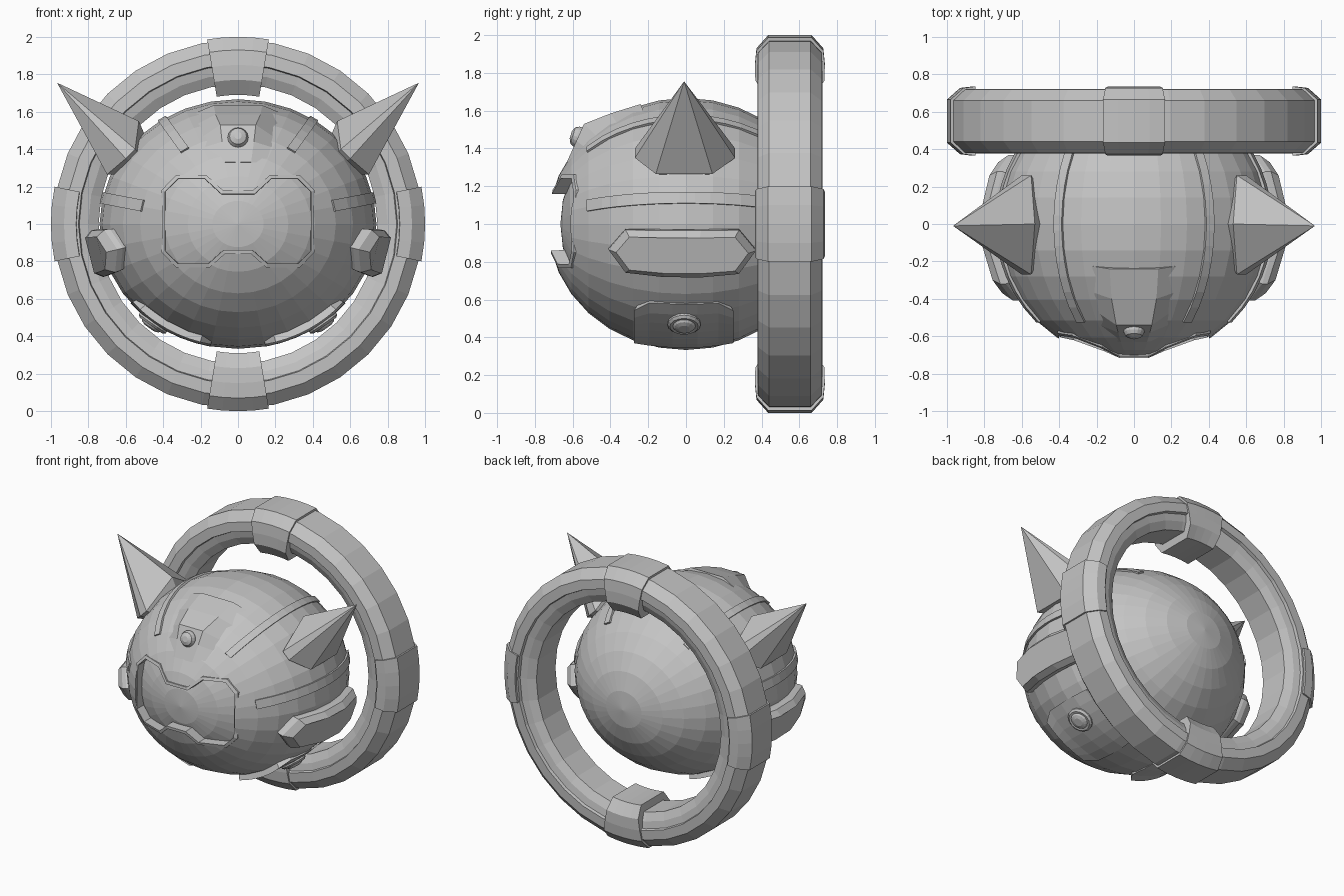
import bpy, bmesh
from math import sin, cos, pi, sqrt, radians
from mathutils import Vector, Matrix

if "Cube" in bpy.data.objects:
    bpy.data.objects.remove(bpy.data.objects["Cube"])

grey = bpy.data.materials.new("plain_grey")
grey.diffuse_color = (0.55, 0.55, 0.55, 1)
grey.use_nodes = True
grey.node_tree.nodes["Principled BSDF"].inputs["Base Color"].default_value = grey.diffuse_color
RX, RY, RZ = 0.74, 0.73, 0.667      # body radii
RING_Y = 0.55


def finish(name, bm, mirror=False):
    bmesh.ops.recalc_face_normals(bm, faces=bm.faces)
    mesh = bpy.data.meshes.new(name)
    bm.to_mesh(mesh)
    bm.free()
    mesh.materials.append(grey)
    ob = bpy.data.objects.new(name, mesh)
    bpy.context.collection.objects.link(ob)
    if mirror:
        mod = ob.modifiers.new("Mirror", "MIRROR")
        mod.use_mirror_merge = False
    return ob


def loft(name, loops, wrap=False, mirror=False):
    """Skin closed loops of equal length; cap the ends or join them up."""
    bm = bmesh.new()
    rows = [[bm.verts.new(p) for p in lp] for lp in loops]
    n = len(rows[0])
    for a, b in zip(rows, rows[1:] + ([rows[0]] if wrap else [])):
        for i in range(n):
            j = (i + 1) % n
            bm.faces.new((a[i], a[j], b[j], b[i]))
    if not wrap:
        bm.faces.new(rows[0])
        bm.faces.new(rows[-1])
    return finish(name, bm, mirror)


def on_body(a, y, k=1.0):
    """Point on the body at angle a around the y axis, scaled by k."""
    r = sqrt(max(0, 1 - (y / RY) ** 2))
    return Vector((RX * r * cos(a) * k, y * k, 1 + RZ * r * sin(a) * k))


def to_body(x, y, z, k=1.0):
    """Pull a point towards the centre until it lies on the body."""
    s = k / sqrt((x / RX) ** 2 + (y / RY) ** 2 + ((z - 1) / RZ) ** 2)
    return Vector((x * s, y * s, 1 + (z - 1) * s))


def body_y(x, z):
    return -RY * sqrt(max(0, 1 - (x / RX) ** 2 - ((z - 1) / RZ) ** 2))


def patch(name, angle, stations, h, n=4):
    """Raised curved plate on the body; stations are (y, half width), h the lift at y."""
    loops = []
    for y, w in stations:
        da = w / (0.7 * sqrt(1 - (y / RY) ** 2))
        angs = [radians(angle) + da * (2 * i / n - 1) for i in range(n + 1)]
        loops.append([on_body(a, y, 1 + h(y)) for a in angs]
                     + [on_body(a, y, 0.95) for a in reversed(angs)])
    loft(name, loops, mirror=True)


def sweep(profile, angles):
    """Ring cross-section (radius, half depth) turned about the ring axis."""
    section = profile + [(r, -d) for r, d in reversed(profile)]
    return [[(r * cos(a), RING_Y + d, 1 + r * sin(a)) for r, d in section] for a in angles]


def stud(name, centre, normal, steps, mirror=False):
    """Round stud from (radius, height) steps along a normal."""
    q = Vector(normal).to_track_quat('Z', 'Y')
    loft(name, [[Vector(centre) + q @ Vector((r * cos(i * pi / 8), r * sin(i * pi / 8), h))
                 for i in range(16)] for r, h in steps], mirror=mirror)


def ellipsoid(k, ky):
    bm = bmesh.new()
    bmesh.ops.create_uvsphere(bm, u_segments=32, v_segments=16, radius=1,
                              matrix=Matrix.Translation((0, 0, 1)) @ Matrix.Diagonal((RX * k, ky, RZ * k, 1))
                              @ Matrix.Rotation(pi / 2, 4, 'X'))
    return bm


# face opening outline
half = [(0.08, 1.18), (0.17, 1.262), (0.33, 1.262), (0.41, 1.18),
        (0.41, 0.85), (0.33, 0.768), (0.15, 0.768), (0.07, 0.84)]
outline = half + [(-x, z) for x, z in reversed(half)]


def frame_loop(inset, dy, flat=None):
    pts = []
    for i, (x, z) in enumerate(outline):
        p, c, n = Vector(outline[i - 1]), Vector((x, z)), Vector(outline[(i + 1) % len(outline)])
        e1, e2 = (c - p).normalized(), (n - c).normalized()
        n1, n2 = Vector((e1.y, -e1.x)), Vector((e2.y, -e2.x))
        q = c + (n1 + n2) * inset / (1 + n1.dot(n2))
        pts.append((q.x, body_y(q.x, q.y) + dy if flat is None else flat, q.y))
    return pts


# body, poles facing front and back, with the face opening cut out
body = finish("body", ellipsoid(1, RY))
cutter = loft("face_cutter", [frame_loop(0.01, 0, -1), frame_loop(0.01, 0, -0.42)])
cutter.hide_render = True
cutter.hide_viewport = True
cut = body.modifiers.new("Opening", "BOOLEAN")
cut.operation, cut.solver, cut.object = "DIFFERENCE", "EXACT", cutter

# recessed visor and the thin rim of the opening
bm = ellipsoid(0.95, 0.665)
bmesh.ops.delete(bm, geom=[v for v in bm.verts if v.co.y > -0.36], context="VERTS")
finish("visor", bm)
loft("face_rim", [frame_loop(0, 0.03), frame_loop(0, -0.008),
                  frame_loop(0.02, -0.006), frame_loop(0.022, 0.08)], wrap=True)

# raised strips and lower side plates
ys = [-0.52 + 0.97 * i / 12 for i in range(13)]
patch("upper_strip", 57, [(y, 0.024) for y in ys], lambda y: 0.014, 1)
patch("side_strip", 12, [(y, 0.032) for y in ys], lambda y: 0.014, 1)
patch("lower_plate", -59, [(-0.26, 0.17), (-0.19, 0.23), (-0.07, 0.24), (0.06, 0.24), (0.17, 0.23), (0.24, 0.17)],
      lambda y: max(0.006, 0.985 / sqrt(1 - (y / RY) ** 2) - 1), 6)
stud("lower_stud", (0.452, -0.01, 0.475), (0.575, 0, -0.818),
     [(0.088, -0.03), (0.088, 0.01), (0.075, 0.022), (0.06, 0.02), (0.052, 0.03), (0.03, 0.038)], True)

# forehead ridge sloping into the body, with round stud
ridge = [(-0.24, 1.635, 0.13), (-0.40, 1.585, 0.12), (-0.54, 1.53, 0.095), (-0.58, 1.44, 0.085),
         (-0.63, 1.33, 0.07)]
loft("forehead_ridge", [[to_body(-w - 0.12, y, z, 0.99), (-w, y, z), (w, y, z),
                         to_body(w + 0.12, y, z, 0.99), to_body(0, y, z, 0.93)] for y, z, w in ridge])
stud("forehead_stud", (0, -0.57, 1.46), (0, -0.95, 0.3),
     [(0.055, -0.03), (0.055, 0.01), (0.045, 0.03), (0.02, 0.042)])

# horns: seven-sided spikes
base = [(0.53, 0, 1.55), (0.55, 0.26, 1.40), (0.60, 0.26, 1.35), (0.70, 0.14, 1.265),
        (0.70, -0.16, 1.265), (0.60, -0.27, 1.35), (0.55, -0.27, 1.40)]
tip, core = Vector((0.967, -0.01, 1.755)), Vector((0.4, 0, 1.25))
loft("horn", [[core.lerp(Vector(p), 0.75) for p in base], base,
              [tip.lerp(Vector(p), 0.004) for p in base]], mirror=True)


# side pods: long hexagons that hug the body, with a bevelled outer face
def pod_loop(lift, length, end, height):
    ten = [(-length, 0), (-end, 1), (-end / 3, 1), (end / 3, 1), (end, 1),
           (length, 0), (end, -1), (end / 3, -1), (-end / 3, -1), (-end, -1)]
    pts = []
    for y, t in ten:
        p = on_body(radians(-13) + t * height / 0.7, y - 0.02)
        pts.append(p + Vector((p.x / RX ** 2, 0, (p.z - 1) / RZ ** 2)).normalized() * lift)
    return pts


loft("side_pod", [pod_loop(-0.04, 0.37, 0.28, 0.125), pod_loop(0.02, 0.39, 0.30, 0.13),
                  pod_loop(0.05, 0.39, 0.30, 0.125), pod_loop(0.085, 0.35, 0.28, 0.09)], mirror=True)

# big ring behind the body, stepped on its inner side
loft("ring", sweep([(0.745, 0.11), (0.80, 0.14), (0.848, 0.15), (0.853, 0.172), (0.92, 0.17),
                    (0.985, 0.11)], [2 * pi * i / 32 for i in range(32)]), wrap=True)

# clamps: full wraps at top and bottom, outer caps at the sides
wrap_profile = [(0.69, 0.13), (0.77, 0.183), (0.85, 0.185), (0.93, 0.177), (1.0, 0.115)]
cap_profile = [(0.86, 0.15), (0.865, 0.185), (0.93, 0.177), (1.0, 0.115)]
for label, mid, spread, prof in (("top", 90, 9.5, wrap_profile), ("bottom", 270, 9.5, wrap_profile),
                                 ("right", 0, 11.5, cap_profile), ("left", 180, 11.5, cap_profile)):
    loft(label + "_clamp", sweep(prof, [radians(mid + spread * t) for t in (-1, -0.5, 0, 0.5, 1)]))
